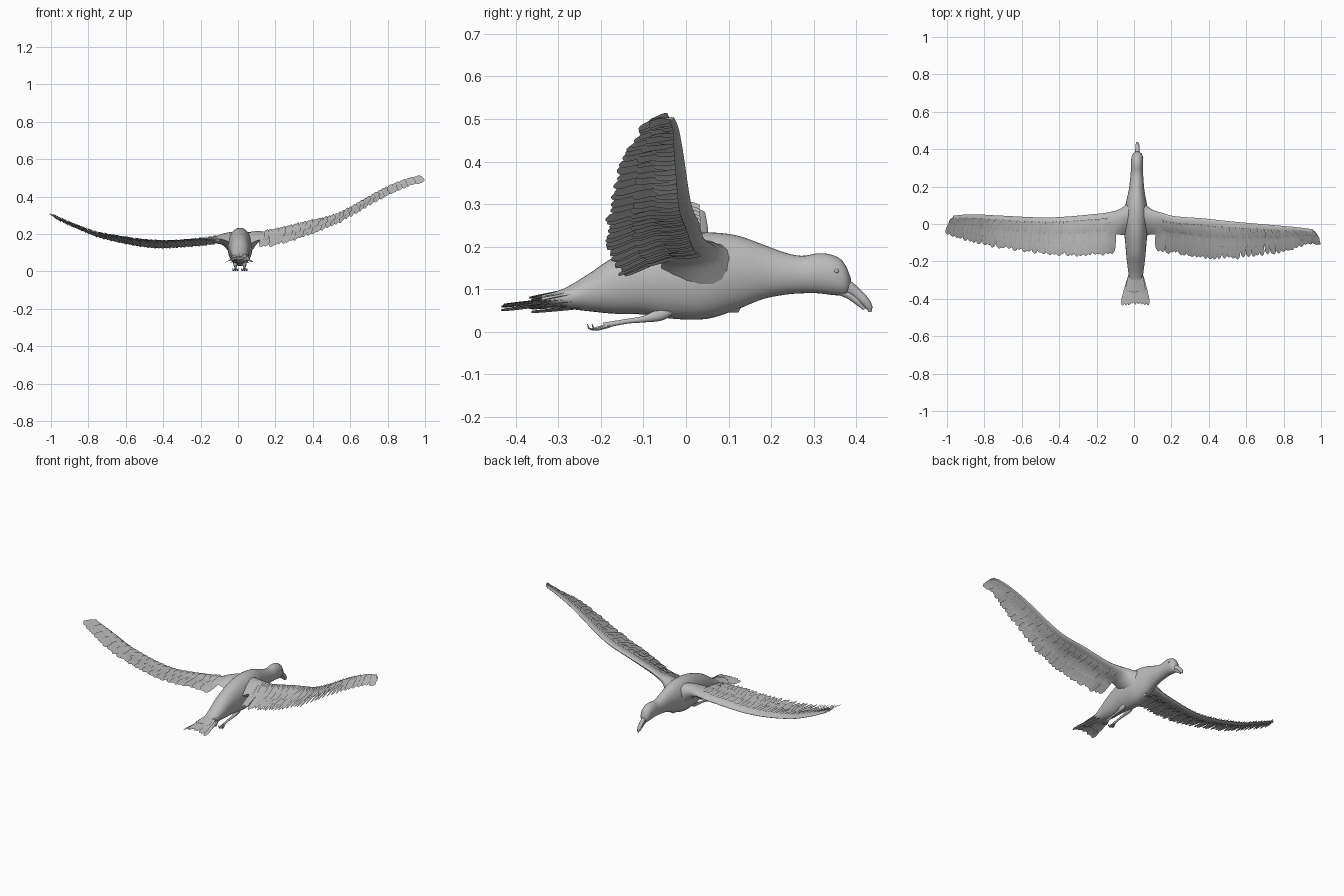
import bpy, bmesh, math, random
from mathutils import Vector

if "Cube" in bpy.data.objects:
    bpy.data.objects.remove(bpy.data.objects["Cube"])

random.seed(4)
grey = bpy.data.materials.new("plumage_grey")
grey.diffuse_color = (0.5, 0.5, 0.5, 1)
grey.use_nodes = True
grey.node_tree.nodes["Principled BSDF"].inputs["Base Color"].default_value = grey.diffuse_color


def finish(name, bm, normals=True):
    if normals:
        bmesh.ops.recalc_face_normals(bm, faces=bm.faces[:])
    me = bpy.data.meshes.new(name)
    bm.to_mesh(me)
    bm.free()
    ob = bpy.data.objects.new(name, me)
    bpy.context.collection.objects.link(ob)
    me.materials.append(grey)
    bpy.ops.object.select_all(action='DESELECT')
    ob.select_set(True)
    bpy.context.view_layer.objects.active = ob
    bpy.ops.object.shade_smooth_by_angle(angle=math.radians(50))
    return ob


def spline(knots, pts, t):
    """Smooth curve through pts at the given knots."""
    n = len(knots)
    t = min(max(t, knots[0]), knots[-1])
    i = max(k for k in range(n - 1) if knots[k] <= t)

    def slope(k):
        a, b = max(k - 1, 0), min(k + 1, n - 1)
        return (pts[b] - pts[a]) / (knots[b] - knots[a])
    h = knots[i + 1] - knots[i]
    s = (t - knots[i]) / h
    return (pts[i] * (2*s**3 - 3*s**2 + 1) + slope(i) * (h * (s**3 - 2*s**2 + s))
            + pts[i + 1] * (3*s**2 - 2*s**3) + slope(i + 1) * (h * (s**3 - s**2)))


def loft(bm, rings):
    rows = [[bm.verts.new(p) for p in ring] for ring in rings]
    n = len(rows[0])
    for a, b in zip(rows, rows[1:]):
        for j in range(n):
            bm.faces.new((a[j], a[(j + 1) % n], b[(j + 1) % n], b[j]))
    bm.faces.new(rows[0])
    bm.faces.new(rows[-1][::-1])


def tube(bm, path, sides=10, steps=4, upright=False):
    """Elliptical tube; path rows are x, y, z, half width, half height."""
    pos = [Vector(p[:3]) for p in path]
    rad = [Vector(p[3:]) for p in path]
    knots = [0]
    for a, b in zip(pos, pos[1:]):
        knots.append(knots[-1] + (b - a).length)
    rings = []
    count = (len(path) - 1) * steps
    for i in range(count + 1):
        t = knots[-1] * i / count
        c, r = spline(knots, pos, t), spline(knots, rad, t)
        d = spline(knots, pos, t + 0.002) - spline(knots, pos, t - 0.002)
        side = Vector((1, 0, 0)) if upright else d.cross(Vector((0, 0, 1))).normalized()
        up = Vector((0, 0, 1)) if upright else side.cross(d).normalized()
        rings.append([c + side * r.x * math.cos(a) + up * r.y * math.sin(a)
                      for a in (2 * math.pi * k / sides for k in range(sides))])
    loft(bm, rings)


VANE = [(0, .6), (.25, .9), (.55, 1), (.82, .95), (.94, .7), (1, .15)]


def feather(bm, frame, half):
    """Leaf-shaped vane; frame(k) gives centre, side vector and up vector."""
    rows = []
    for k, w in VANE:
        c, side, up = frame(k)
        rows.append([bm.verts.new(c + side * half * w * s + up * lift)
                     for s, lift in ((-1, -.0015), (0, .001), (1, .0015))])
    for a, b in zip(rows, rows[1:]):
        for j in (0, 1):
            bm.faces.new((a[j], a[j + 1], b[j + 1], b[j]))


# Body, neck and head: y, top, bottom, half width
BODY = [(-.34, .085, .07, .012), (-.29, .1, .056, .034), (-.23, .135, .048, .044),
        (-.17, .175, .042, .051), (-.1, .205, .04, .057), (-.03, .225, .03, .064),
        (.05, .233, .03, .066), (.12, .226, .052, .054), (.18, .205, .076, .042),
        (.235, .185, .087, .036), (.275, .178, .09, .033), (.31, .184, .09, .033),
        (.345, .18, .086, .032), (.37, .165, .085, .027), (.383, .14, .09, .018),
        (.388, .125, .1, .006)]
bm = bmesh.new()
tube(bm, [(.01 + .02 * max(y, 0), y, (t + b) / 2, w, (t - b) / 2)
          for y, t, b, w in BODY], 28, 4, True)
finish("body", bm)

# Hooked bill, two closed halves
HX = .018
bm = bmesh.new()
tube(bm, [(HX, .36, .115, .016, .02), (HX, .385, .102, .013, .015),
          (HX, .405, .087, .011, .012), (HX, .42, .072, .011, .011),
          (HX, .431, .057, .007, .008), (HX, .433, .046, .002, .003)], 12)
finish("upper_bill", bm)
bm = bmesh.new()
tube(bm, [(HX, .36, .097, .012, .011), (HX, .385, .084, .01, .009),
          (HX, .405, .069, .008, .008), (HX, .42, .053, .004, .004)], 10)
finish("lower_bill", bm)

# Eyes
for s, name in ((-1, "left_eye"), (1, "right_eye")):
    bm = bmesh.new()
    bmesh.ops.create_uvsphere(bm, u_segments=12, v_segments=8, radius=.006)
    bmesh.ops.translate(bm, verts=bm.verts, vec=(HX + s * .026, .354, .142))
    finish(name, bm)

# Legs tucked under the body, with trailing webbed feet
for s, name in ((-1, "left"), (1, "right")):
    x = .01 + s * .024
    bm = bmesh.new()
    tube(bm, [(x, -.03, .055, .01, .012), (x, -.06, .04, .012, .015),
              (x, -.1, .029, .008, .008), (x, -.14, .024, .006, .006),
              (x, -.195, .014, .006, .007)], 10)
    finish(name + "_leg", bm)
    bm = bmesh.new()
    tips = [(x + d, y, .005) for d, y in ((-.014, -.215), (0, -.226), (.014, -.215))]
    for tx, ty, tz in tips:
        tube(bm, [(x, -.18, .014, .005, .005), ((x + tx) / 2, ty + .02, .009, .004, .004),
                  (tx, ty, .005, .003, .003), (tx, ty - .006, .018, .001, .001)], 6, 2)
    heel = bm.verts.new((x, -.185, .012))
    web = [bm.verts.new(p) for p in tips]
    for a, b in zip(web, web[1:]):
        bm.faces.new((heel, a, b))
    finish(name + "_foot", bm)

# Wings: leading edge and trailing edge, from inside the body to the tip.
# The right wing is pitched up at the front, the left wing down.
RIGHT = ([(.015, .15, .14), (.06, .106, .17), (.1, .076, .195), (.15, .06, .205),
          (.21, .043, .217), (.37, .03, .257), (.54, .012, .302), (.77, -.008, .43),
          (.88, -.018, .48), (.955, -.028, .503)],
         [(.03, -.13, .11), (.065, -.135, .12), (.1, -.145, .125), (.15, -.16, .128),
          (.21, -.16, .138), (.36, -.185, .185), (.54, -.19, .256), (.80, -.155, .403),
          (.92, -.115, .455), (.99, -.11, .475)])
LEFT = ([(.005, .15, .14), (-.04, .106, .165), (-.08, .078, .172), (-.13, .064, .16),
         (-.19, .055, .148), (-.45, .035, .13), (-.72, .045, .178), (-.87, .052, .235),
         (-.965, .045, .28)],
        [(-.01, -.13, .12), (-.045, -.135, .135), (-.08, -.145, .15), (-.13, -.165, .163),
         (-.19, -.175, .168), (-.45, -.167, .166), (-.75, -.128, .21), (-.91, -.09, .262),
         (-1, -.055, .298)])


def build_wing(name, lead, trail):
    lead, trail = [Vector(p) for p in lead], [Vector(p) for p in trail]
    x0, x1 = lead[0].x, lead[-1].x
    knots = [(p.x - x0) / (x1 - x0) for p in lead]

    def surf(u, v):
        a, b = spline(knots, lead, u), spline(knots, trail, u)
        camber = .012 * math.sin(math.pi * min(v, 1)) * (1 - .6 * u)
        return a.lerp(b, v) + Vector((0, 0, camber))

    def axes(u, v):
        du = (surf(min(u + .01, 1), v) - surf(max(u - .01, 0), v)).normalized()
        dv = (surf(u, v + .02) - surf(u, v - .02)).normalized()
        up = du.cross(dv).normalized()
        return du, up if up.z > 0 else -up

    def arm(u):  # share of the chord filled by the solid arm
        return .48 + .3 * max(0, 1 - u / .15)

    def thick(u, v):
        x = min(v / arm(u), 1)
        root = .012 * (1 - u) + .003 + .06 * max(0, 1 - u / .17) ** 2
        return root * math.sqrt(x) * (1 - x) * 2.6

    # Solid arm with a rounded front, swelling down into the flank
    bm = bmesh.new()
    rings = []
    vs = [0, .04, .12, .26, .44, .64, .84, 1]
    for i in range(61):
        u = (i / 60) ** 1.4
        near = max(0, 1 - u / .17)
        ring = []
        for sgn, seq in ((1, vs), (-1 - .6 * near, vs[-2:0:-1])):
            for w in seq:
                v = w * arm(u)
                up = axes(u, v)[1].lerp(Vector((0, 0, 1)), near)
                p = surf(u, v) + up * (sgn * (thick(u, v) + .0003))
                p.z = max(p.z, .045)
                ring.append(p)
        rings.append(ring)
    loft(bm, rings)
    finish(name + "_wing_arm", bm)

    # Rows of overlapping feathers that follow the wing surface
    def row(part, count, u0, v0, v1, half, layer):
        bm = bmesh.new()
        for i in range(count):
            u = u0 + (1 - u0) * i / (count - 1)
            end = v1 * random.uniform(.94, 1) if u < .97 else v1
            lean = random.uniform(-.006, .006)

            def frame(k):
                v = v0 + (end - v0) * k
                uu = min(max(u + lean * k, 0), 1)
                du, up = axes(uu, v)
                off = layer * (thick(uu, v) + .003) + .0015 * (i % 2)
                return surf(uu, v) + up * off, du + up * .12, up
            feather(bm, frame, half * random.uniform(.85, 1.1))
        finish(name + "_" + part, bm, False)

    row("flight_feathers", 36, .125, .3, 1.0, .019, 0)
    row("upper_long_coverts", 38, .125, .25, .7, .017, 1)
    row("upper_short_coverts", 44, .15, .14, .45, .013, 1.25)
    row("lower_long_coverts", 38, .125, .25, .72, .017, -1)
    row("lower_short_coverts", 44, .15, .14, .45, .013, -1.25)


build_wing("right", *RIGHT)
build_wing("left", *LEFT)


# Tail fan: long feathers with shorter coverts above and below
def tail_row(name, count, length, half, z0, z1, spread):
    bm = bmesh.new()
    for i in range(count):
        f = 2 * i / (count - 1) - 1
        base = Vector((.01 + .022 * f, -.25, z0 - .012 * f * f))
        tip = Vector((.007 + spread * f, -.25 - length * random.uniform(.94, 1),
                      z1 - .012 * f * f + .003 * (i % 2)))
        side = Vector((1, .4 * f, -.15 * f))
        feather(bm, lambda k: (base.lerp(tip, k), side, Vector((0, 0, 1))), half)
    finish(name, bm, False)


tail_row("tail_feathers", 9, .186, .013, .085, .062, .07)
tail_row("upper_tail_coverts", 9, .12, .012, .105, .078, .046)
tail_row("lower_tail_coverts", 9, .12, .012, .068, .058, .046)
